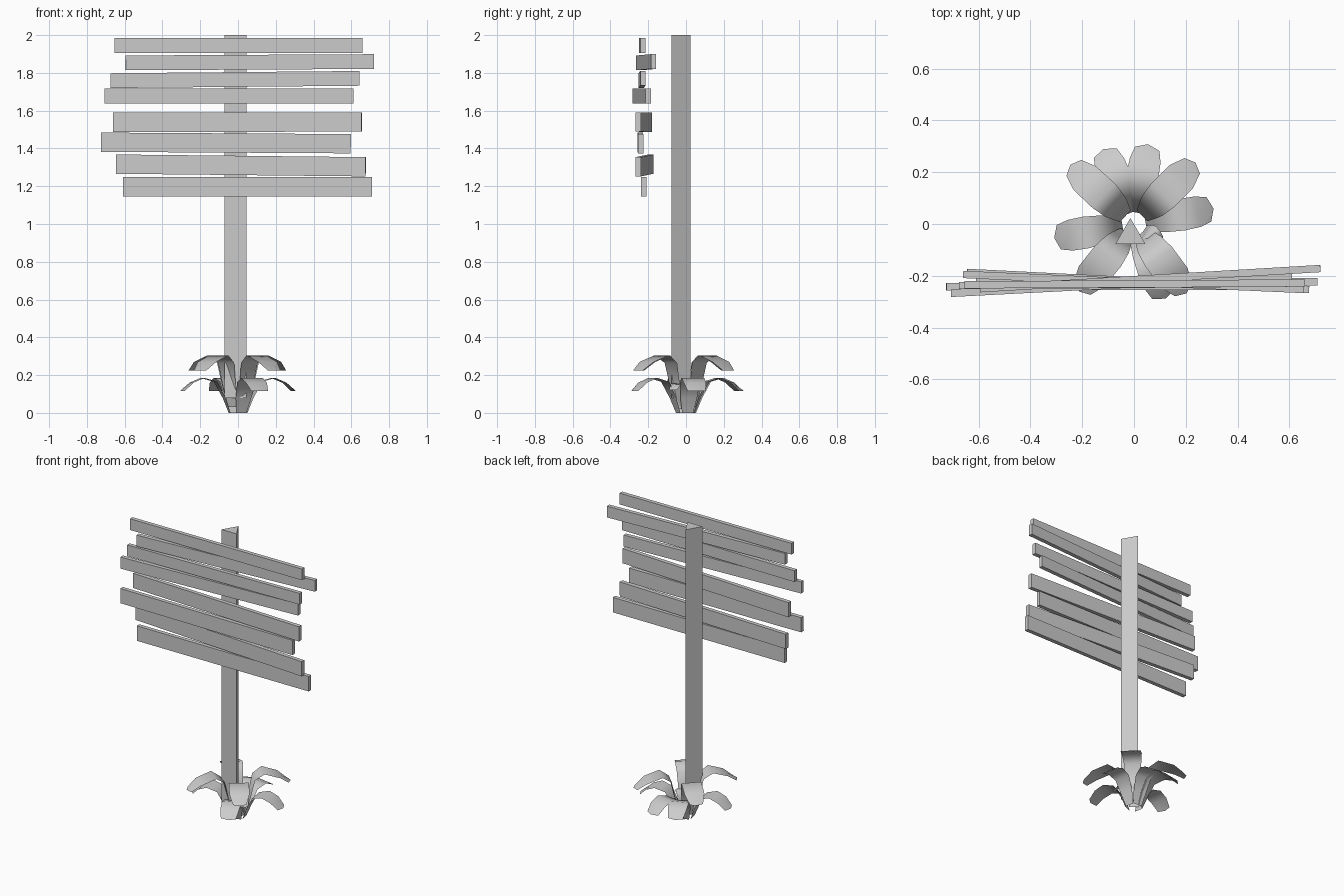
import bpy, bmesh
from math import radians, cos, sin, atan2, hypot
from mathutils import Matrix, Vector

if "Cube" in bpy.data.objects:
    bpy.data.objects.remove(bpy.data.objects["Cube"])


def finish(name, bm, smooth=False):
    mesh = bpy.data.meshes.new(name)
    bm.normal_update()
    bm.to_mesh(mesh)
    bm.free()
    for p in mesh.polygons:
        p.use_smooth = smooth
    ob = bpy.data.objects.new(name, mesh)
    bpy.context.collection.objects.link(ob)
    return ob


# Three-sided post, flat side to the front
bm = bmesh.new()
bmesh.ops.create_cone(bm, cap_ends=True, segments=3, radius1=0.067, radius2=0.067,
                      depth=1.92, matrix=Matrix.Translation((-0.014, -0.044, 1.04)))
apex = max(bm.verts, key=lambda v: v.co.y).co.copy()
turn = radians(90) - atan2(apex.y + 0.044, apex.x + 0.014)
bmesh.ops.rotate(bm, verts=bm.verts, cent=(-0.014, -0.044, 0),
                 matrix=Matrix.Rotation(turn, 3, 'Z'))
finish("post", bm)

# Crooked planks: left x, right x, left y, right y, left z, right z, height
planks = [
    (-0.655, 0.660, -0.235, -0.228, 1.945, 1.945, 0.078),
    (-0.595, 0.720, -0.250, -0.172, 1.853, 1.860, 0.078),
    (-0.675, 0.643, -0.238, -0.228, 1.759, 1.771, 0.078),
    (-0.707, 0.610, -0.268, -0.200, 1.677, 1.677, 0.080),
    (-0.660, 0.655, -0.195, -0.253, 1.538, 1.540, 0.102),
    (-0.725, 0.597, -0.242, -0.240, 1.433, 1.425, 0.102),
    (-0.645, 0.676, -0.187, -0.253, 1.317, 1.303, 0.102),
    (-0.610, 0.709, -0.225, -0.223, 1.197, 1.197, 0.104),
]
for i, (xl, xr, yl, yr, zl, zr, h) in enumerate(planks):
    a, b = Vector((xl, yl, zl)), Vector((xr, yr, zr))
    d = b - a
    m = (Matrix.Translation((a + b) / 2)
         @ Matrix.Rotation(atan2(d.y, d.x), 4, 'Z')
         @ Matrix.Rotation(-atan2(d.z, hypot(d.x, d.y)), 4, 'Y')
         @ Matrix.Diagonal((d.length, 0.028, h, 1)))
    bm = bmesh.new()
    bmesh.ops.create_cube(bm, size=1, matrix=m)
    finish(f"plank_{i + 1}", bm)

# Leaf profiles: radius, height, half width
tall = [(0.045, 0.03, 0.03), (0.075, 0.15, 0.045), (0.10, 0.265, 0.055),
        (0.16, 0.305, 0.064), (0.26, 0.27, 0.063), (0.318, 0.225, 0.042)]
low = [(0.045, 0.0, 0.03), (0.075, 0.08, 0.045), (0.12, 0.165, 0.055),
       (0.19, 0.185, 0.062), (0.25, 0.16, 0.06), (0.295, 0.115, 0.048)]
bud = [(0.045, 0.02, 0.025), (0.055, 0.10, 0.035), (0.075, 0.155, 0.042),
       (0.10, 0.15, 0.035), (0.12, 0.12, 0.025)]


def leaf(name, profile, angle):
    bm = bmesh.new()
    rows = []
    for k, (r, z, w) in enumerate(profile):
        out = 0.018 if k == len(profile) - 1 else 0
        rows.append([bm.verts.new((r + (0 if s else out), s * w, z)) for s in (-1, 0, 1)])
    for lo, hi in zip(rows, rows[1:]):
        for j in (0, 1):
            bm.faces.new((lo[j], hi[j], hi[j + 1], lo[j + 1]))
    bmesh.ops.rotate(bm, verts=bm.verts, matrix=Matrix.Rotation(radians(angle), 3, 'Z'))
    finish(name, bm, True)


# Plant around the foot of the post
for i, a in enumerate((45, 137, 231, 307)):
    leaf(f"tall_leaf_{i + 1}", tall, a)
for i, a in enumerate((11, 80, 112, 190, 293)):
    leaf(f"low_leaf_{i + 1}", low, a)
leaf("young_leaf", bud, -35)
